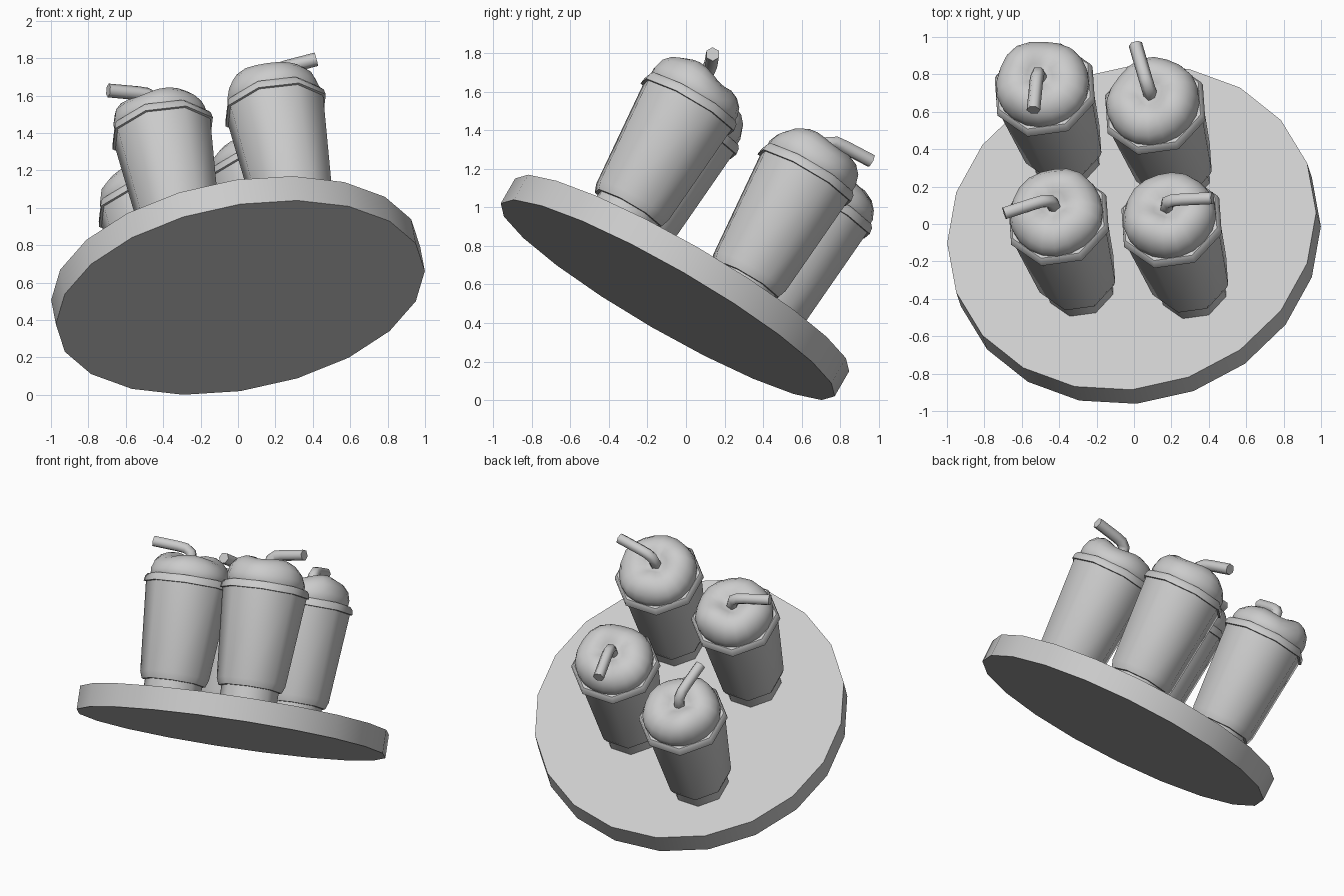
import bpy, bmesh, math
from mathutils import Matrix, Vector

if "Cube" in bpy.data.objects:
    bpy.data.objects.remove(bpy.data.objects["Cube"])

# Tilted frame of the tray: u and v lie in its plane, n is its normal
n = Vector((-0.164, 0.493, 0.854)).normalized()
u = Vector((1, 0, 0)) - n * n.x
u.normalize()
v = n.cross(u)
FRAME = Matrix.Translation((0.0125, -0.095, 0.52)) @ Matrix((u, v, n)).transposed().to_4x4()
TRAY_T = 0.152


def finish(name, bm, matrix, angle):
    bmesh.ops.recalc_face_normals(bm, faces=bm.faces)
    me = bpy.data.meshes.new(name)
    bm.to_mesh(me)
    bm.free()
    ob = bpy.data.objects.new(name, me)
    bpy.context.collection.objects.link(ob)
    ob.matrix_world = matrix
    bpy.ops.object.select_all(action='DESELECT')
    ob.select_set(True)
    bpy.context.view_layer.objects.active = ob
    bpy.ops.object.shade_smooth_by_angle(angle=math.radians(angle))
    return ob


def skin(rings):
    """Join rings of points with quads and cap both ends."""
    bm = bmesh.new()
    vs = [[bm.verts.new(p) for p in ring] for ring in rings]
    k = len(vs[0])
    for a, b in zip(vs, vs[1:]):
        for i in range(k):
            j = (i + 1) % k
            bm.faces.new((a[i], a[j], b[j], b[i]))
    bm.faces.new(vs[0])
    bm.faces.new(vs[-1])
    return bm


def lathe(profile, sides, phase=0.0, bump=None):
    rings = []
    for r, z in profile:
        ring = []
        for i in range(sides):
            a = phase + math.tau * i / sides
            dr, dz = bump(a, r, z) if bump else (0, 0)
            ring.append(((r + dr) * math.cos(a), (r + dr) * math.sin(a), z + dz))
        rings.append(ring)
    return skin(rings)


def cream_bump(a, r, z):
    # uneven, lumpy swirl: strongest around the raised ring
    w = min(1.0, max(0.0, (z - 0.76) / 0.12)) * min(1.0, r / 0.1)
    dz = w * (0.016 * math.cos(a + 1.5) + 0.012 * math.cos(3 * a + 0.8))
    return 0.006 * w * math.cos(5 * a), dz


def tube(path, r, sides):
    # path lies in the x-z plane
    pts = [Vector((x, 0, z)) for x, z in path]
    side = Vector((0, 1, 0))
    rings = []
    for i, p in enumerate(pts):
        t = (pts[min(i + 1, len(pts) - 1)] - pts[max(i - 1, 0)]).normalized()
        nor = side.cross(t)
        rings.append([p + r * (math.cos(math.tau * k / sides) * side
                               + math.sin(math.tau * k / sides) * nor)
                      for k in range(sides)])
    return skin(rings)


# Round tray
finish("tray", lathe([(1.0, 0), (1.0, TRAY_T)], 20), FRAME, 30)

# Profiles (radius, height above tray)
CUP = [(0.185, -0.01), (0.185, 0.10), (0.205, 0.10), (0.222, 0.145), (0.272, 0.725)]
LID = [(0.255, 0.72), (0.287, 0.722), (0.282, 0.755), (0.268, 0.772), (0.235, 0.772), (0.225, 0.74)]
CREAM = [(0.23, 0.73), (0.25, 0.775), (0.252, 0.81), (0.235, 0.86), (0.20, 0.897),
         (0.155, 0.917), (0.11, 0.917), (0.07, 0.90), (0.03, 0.882)]
STRAW = [(0, 0.70), (0.002, 0.90), (0.015, 0.942), (0.05, 0.965), (0.10, 0.972), (0.265, 0.985)]

# Four drinks: position on the tray and direction of the straw
DRINKS = {"front_left": (-0.275, -0.34, 198), "front_right": (0.337, -0.412, -5),
          "back_left": (-0.35, 0.465, 266), "back_right": (0.248, 0.297, 104)}
for tag, (x, y, turn) in DRINKS.items():
    base = FRAME @ Matrix.Translation((x, y, TRAY_T))
    spun = base @ Matrix.Rotation(math.radians(turn), 4, 'Z')
    ph = math.radians(26)
    finish("cup_" + tag, lathe(CUP, 8, ph), base, 50)
    finish("lid_rim_" + tag, lathe(LID, 8, ph), base, 46)
    finish("cream_" + tag, lathe(CREAM, 20, 0, cream_bump), spun, 80)
    finish("straw_" + tag, tube(STRAW, 0.037, 6), spun, 65)
